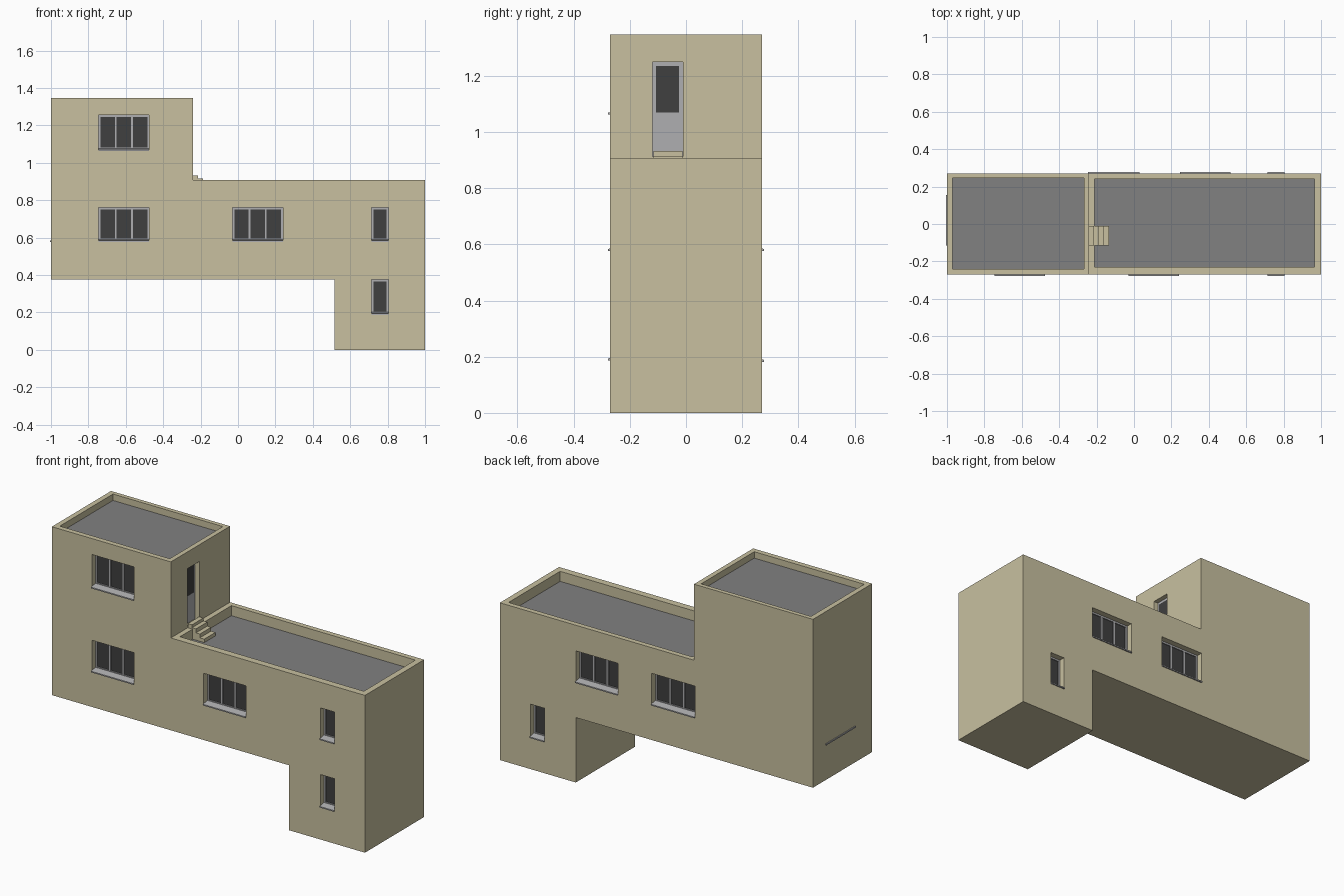
import bpy, bmesh

if "Cube" in bpy.data.objects:
    bpy.data.objects.remove(bpy.data.objects["Cube"])

HALF = 0.27      # half depth of the building
RECESS = 0.042   # how far windows sit back in the wall


def material(name, rgb):
    m = bpy.data.materials.new(name)
    m.diffuse_color = (*rgb, 1)
    m.use_nodes = True
    m.node_tree.nodes["Principled BSDF"].inputs["Base Color"].default_value = m.diffuse_color
    return m


WALL = material("wall_render", (0.58, 0.53, 0.35))
ROOF = material("roof_felt", (0.22, 0.22, 0.22))
FRAME = material("grey_frame", (0.43, 0.43, 0.44))
GLASS = material("dark_glass", (0.05, 0.05, 0.05))


def prism(bm, a, b):
    """Solid between two matching outlines."""
    va, vb = [bm.verts.new(p) for p in a], [bm.verts.new(p) for p in b]
    n = len(va)
    bm.faces.new(va)
    bm.faces.new(vb[::-1])
    for i in range(n):
        j = (i + 1) % n
        bm.faces.new((va[j], va[i], vb[i], vb[j]))


def build(name, solids, mat):
    bm = bmesh.new()
    for a, b in solids:
        prism(bm, a, b)
    bmesh.ops.recalc_face_normals(bm, faces=bm.faces)
    me = bpy.data.meshes.new(name)
    bm.to_mesh(me)
    bm.free()
    me.materials.append(mat)
    ob = bpy.data.objects.new(name, me)
    bpy.context.collection.objects.link(ob)
    return ob


def box(x0, x1, y0, y1, z0, z1):
    ring = [(x0, y0), (x1, y0), (x1, y1), (x0, y1)]
    return [(x, y, z0) for x, y in ring], [(x, y, z1) for x, y in ring]


def along_y(pts, y0, y1):
    return [(x, y0, z) for x, z in pts], [(x, y1, z) for x, z in pts]


def along_x(pts, x0, x1):
    return [(x0, y, z) for y, z in pts], [(x1, y, z) for y, z in pts]


cuts = []


def window(name, side, x0, x1, z0, z1, panes):
    """side is -1 for the front wall and 1 for the back wall."""
    def slab(u0, u1, d0, d1, w0, w1):  # d is the distance outside the wall
        return box(u0, u1, side * (HALF + d0), side * (HALF + d1), w0, w1)

    cuts.append(slab(x0, x1, -RECESS, 0.05, z0, z1))
    # frame surround and mullions
    t, back, front = 0.010, -RECESS - 0.005, -RECESS + 0.008
    bars = [slab(x0, x1, back, front, z0, z0 + 0.016),
            slab(x0, x1, back, front, z1 - t, z1)]
    for i in range(panes + 1):
        c = x0 + t / 2 + (x1 - x0 - t) * i / panes
        bars.append(slab(c - t / 2, c + t / 2, back, front, z0, z1))
    build(name + "_frame", bars, FRAME)
    build(name + "_glass", [slab(x0 + 0.004, x1 - 0.004, back, -RECESS + 0.003,
                                 z0 + 0.004, z1 - 0.004)], GLASS)
    # sloping sill with a small drip lip
    sill = [(-RECESS, z0 - 0.003), (0.007, z0 - 0.003), (0.007, z0 + 0.004),
            (-RECESS, z0 + 0.012)]
    build(name + "_sill",
          [along_x([(side * (HALF + d), z) for d, z in sill], x0, x1)], FRAME)


# windows on front and back
window("front_upper_window", -1, -0.745, -0.475, 1.065, 1.255, 3)
window("front_left_window", -1, -0.745, -0.475, 0.58, 0.76, 3)
window("front_middle_window", -1, -0.03, 0.24, 0.58, 0.76, 3)
window("front_narrow_upper_window", -1, 0.715, 0.805, 0.58, 0.76, 1)
window("front_narrow_lower_window", -1, 0.715, 0.805, 0.19, 0.375, 1)
window("back_left_window", 1, 0.245, 0.515, 0.58, 0.76, 3)
window("back_middle_window", 1, -0.245, 0.03, 0.58, 0.76, 3)
window("back_narrow_window", 1, 0.715, 0.805, 0.185, 0.375, 1)

# roof decks set down behind parapets
for name, (x0, x1, y0, y1), level, top in (
        ("tower_roof", (-0.97, -0.268, -0.24, 0.245), 1.31, 1.45),
        ("terrace_roof", (-0.21, 0.965, -0.23, 0.24), 0.85, 1.0)):
    cuts.append(box(x0, x1, y0, y1, level - 0.01, top))
    build(name, [box(x0, x1, y0, y1, level - 0.01, level)], ROOF)

# terrace door
cuts.append(box(-0.275, -0.225, -0.12, -0.01, 0.912, 1.25))
build("terrace_door", [box(-0.28, -0.267, -0.12, -0.01, 0.912, 1.25)], FRAME)
build("terrace_door_glass", [box(-0.27, -0.265, -0.106, -0.025, 1.07, 1.235)], GLASS)

# steps down from the door to the terrace
steps = [(-0.24, 0.845), (-0.135, 0.845), (-0.135, 0.87), (-0.163, 0.87),
         (-0.163, 0.892), (-0.188, 0.892), (-0.188, 0.915), (-0.213, 0.915),
         (-0.213, 0.932), (-0.24, 0.932)]
build("terrace_steps", [along_y(steps, -0.115, -0.012)], WALL)

# lone sill on the left wall
build("left_wall_sill", [box(-1.005, -0.98, -0.115, 0.155, 0.577, 0.585)], FRAME)

# building shell with openings cut out
outline = [(-1, 0.375), (0.515, 0.375), (0.515, 0), (1, 0), (1, 0.908),
           (-0.24, 0.908), (-0.24, 1.347), (-1, 1.347)]
shell = build("building_shell", [along_y(outline, -HALF, HALF)], WALL)
cutter = build("opening_cutters", cuts, WALL)
cutter.hide_render = True
mod = shell.modifiers.new("openings", "BOOLEAN")
mod.operation, mod.solver, mod.object = "DIFFERENCE", "EXACT", cutter
bpy.context.view_layer.objects.active = shell
bpy.ops.object.modifier_apply(modifier=mod.name)
bpy.data.objects.remove(cutter)
